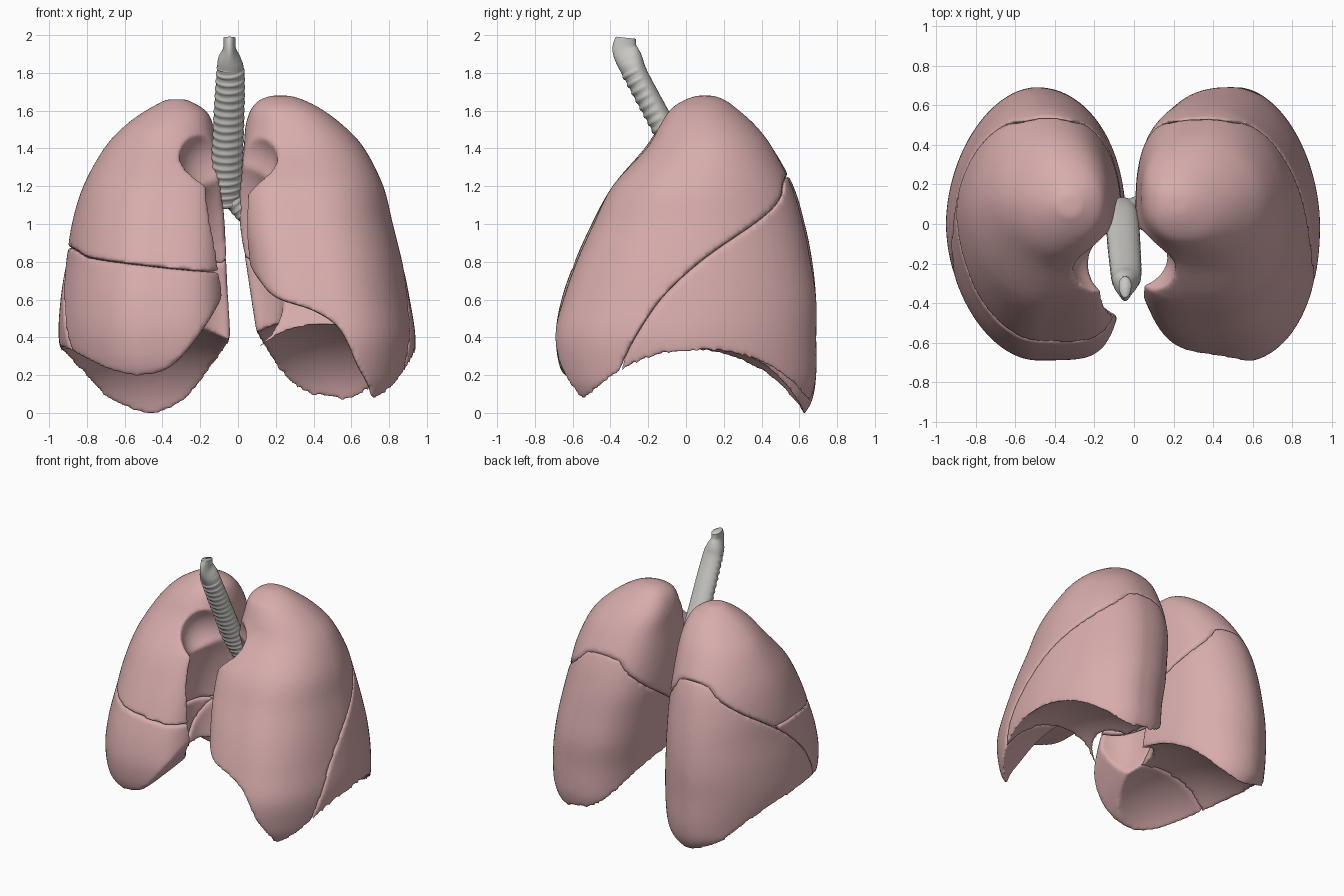
import bpy, bmesh, math
from mathutils import Vector

if "Cube" in bpy.data.objects:
    bpy.data.objects.remove(bpy.data.objects["Cube"])


def material(name, color):
    m = bpy.data.materials.new(name)
    m.use_nodes = True
    m.diffuse_color = color
    bsdf = next(n for n in m.node_tree.nodes if n.type == 'BSDF_PRINCIPLED')
    bsdf.inputs["Base Color"].default_value = color
    bsdf.inputs["Roughness"].default_value = 0.7
    return m


PINK = material("lung pink", (0.68, 0.41, 0.41, 1))
GREY = material("cartilage grey", (0.58, 0.57, 0.54, 1))


def smooth_rows(rows, steps):
    """Catmull-Rom interpolation through rows of numbers."""
    pts = [Vector(r) for r in rows]
    out = []
    for i in range(len(pts) - 1):
        b, c = pts[i], pts[i + 1]
        a, d = pts[max(i - 1, 0)], pts[min(i + 2, len(pts) - 1)]
        for k in range(steps):
            t = k / steps
            out.append(b + (c - a) * (t / 2) + (a * 2 - b * 5 + c * 4 - d) * (t * t / 2)
                       + (b * 3 - a - c * 3 + d) * (t ** 3 / 2))
    return out + [pts[-1]]


def finish(name, bm):
    bmesh.ops.recalc_face_normals(bm, faces=bm.faces)
    me = bpy.data.meshes.new(name)
    bm.to_mesh(me)
    bm.free()
    ob = bpy.data.objects.new(name, me)
    bpy.context.scene.collection.objects.link(ob)
    return ob


def loft(name, rings):
    """Skin a list of closed rings and cap both ends."""
    bm = bmesh.new()
    loops = [[bm.verts.new(p) for p in ring] for ring in rings]
    n = len(loops[0])
    for lo, hi in zip(loops, loops[1:]):
        for i in range(n):
            j = (i + 1) % n
            bm.faces.new((lo[i], lo[j], hi[j], hi[i]))
    bm.faces.new(loops[0])
    bm.faces.new(loops[-1])
    return finish(name, bm)


def ellipsoid(center, radii):
    bm = bmesh.new()
    bmesh.ops.create_uvsphere(bm, u_segments=64, v_segments=40, radius=1)
    for v in bm.verts:
        v.co = Vector(center) + Vector(a * b for a, b in zip(v.co, radii))
    ob = finish("cutter", bm)
    ob.hide_render = True
    return ob


def prism(profile, place, start, end):
    """Extrude a smooth cut line; the last corners close it off squarely."""
    line, corners = profile
    points = [tuple(p) for p in smooth_rows(line, 4)] + corners
    ob = loft("cutter", [[place(a, b, s) for a, b in points] for s in (start, end)])
    ob.hide_render = True
    return ob


def bake(ob):
    deps = bpy.context.evaluated_depsgraph_get()
    me = bpy.data.meshes.new_from_object(ob.evaluated_get(deps))
    ob.modifiers.clear()
    ob.data = me


def carve(ob, *steps):
    for operation, cutter in steps:
        m = ob.modifiers.new("carve", 'BOOLEAN')
        m.operation, m.object, m.solver = operation, cutter, 'EXACT'
        bake(ob)


def lobe(name, source, *steps):
    """Cut one lobe out of a whole lung and round its edges."""
    ob = bpy.data.objects.new(name, source.data.copy())
    bpy.context.scene.collection.objects.link(ob)
    carve(ob, *steps)
    r = ob.modifiers.new("rounding", 'REMESH')
    r.mode, r.voxel_size = 'VOXEL', 0.013
    s = ob.modifiers.new("soften", 'SMOOTH')
    s.factor, s.iterations = 0.5, 12
    bake(ob)
    ob.data.materials.clear()
    ob.data.materials.append(PINK)
    ob.data.shade_smooth()


def lung(name, back_inner, front_outer, rows):
    """Rows hold height, inner x, outer x, front y and back y."""
    rings = []
    for z, x0, x1, y0, y1 in smooth_rows(rows, 4):
        # The inner front border is sharp low down and round at the apex
        border = 2.2 + 2 * min(1, max(0, (1.5 - z) / 0.3))
        ring = []
        for k in range(64):
            a = math.tau * k / 64
            c, s = math.cos(a), math.sin(a)
            if s > 0:
                p = 2 / (back_inner if c < 0 else 1.85)
            else:
                p = 2 / (border if c < 0 else front_outer)
            ring.append(((x0 + x1) / 2 + (x1 - x0) / 2 * math.copysign(abs(c) ** p, c),
                         (y0 + y1) / 2 + (y1 - y0) / 2 * math.copysign(abs(s) ** p, s), z))
        rings.append(ring)
    return loft(name, rings)


# Whole lungs
left = lung("left_whole", 2.7, 2.15, [
    (.02, .16, .88, -.58, .64), (.1, .14, .91, -.64, .67), (.2, .12, .93, -.68, .69),
    (.4, .1, .94, -.7, .69), (.6, .07, .91, -.65, .69), (.8, .04, .87, -.58, .66),
    (1, .01, .82, -.49, .62), (1.2, .01, .77, -.39, .56), (1.4, .03, .67, -.21, .46),
    (1.52, .04, .56, -.14, .37), (1.61, .07, .44, -.08, .27), (1.66, .12, .34, 0, .2),
    (1.68, .18, .27, .06, .14)])
right = lung("right_whole", 2.1, 1.85, [
    (-.02, -.2, -.72, -.3, .62), (.07, -.1, -.87, -.5, .67), (.2, -.06, -.92, -.65, .69),
    (.4, -.04, -.95, -.69, .69), (.6, -.05, -.94, -.66, .69), (.8, -.06, -.91, -.59, .67),
    (1, -.07, -.88, -.5, .63), (1.2, -.09, -.82, -.39, .57), (1.4, -.11, -.71, -.22, .46),
    (1.52, -.13, -.6, -.14, .36), (1.6, -.17, -.49, -.06, .26), (1.66, -.27, -.38, .04, .15)])

# Hollows for the diaphragm, the heart and the windpipe
throat = ellipsoid((-.05, -.21, 1.33), (.26, .19, .22))
left_hollows = [ellipsoid((.45, .03, -.04), (.65, .64, .55)),
                ellipsoid((-.03, -.14, .75), (.28, .23, .65))]
right_hollows = [ellipsoid((-.45, -.05, -.1), (.75, .68, .58)),
                 ellipsoid((-.03, -.2, .75), (.26, .27, .65))]
for body, hollows in ((left, left_hollows), (right, right_hollows)):
    carve(body, *[('DIFFERENCE', c) for c in hollows + [throat]])

# Fissure and notch cutters
oblique = prism(([(-.42, -.2), (-.36, .15), (-.32, .3), (-.22, .48), (-.1, .64), (.1, .82),
                  (.4, 1.03), (.5, 1.14), (.56, 1.28), (1, 1.5)], [(1, 2), (-1, 2), (-1, -.2)]),
                lambda a, b, s: (s, a, b), -1.2, 1.2)
horizontal = prism(([(-1.1, .94), (-.87, .87), (-.78, .82), (-.5, .78), (-.2, .75), (.1, .74)],
                    [(.1, 2), (-1.1, 2)]), lambda a, b, s: (a, s, b), -1, 1)
left_notch = prism(([(-.1, 1), (.05, .8), (.1, .72), (.2, .61), (.4, .54), (.54, .44),
                     (.63, .25), (.7, .1), (.72, -.2)], [(-.1, -.2)]),
                   lambda a, b, s: (a, s, b), -1, .2)
right_notch = prism(([(0, .76), (-.09, .6), (-.16, .48), (-.27, .33), (-.4, .22), (-.6, .19),
                      (-.75, .21), (-.86, .29), (-1.1, .4)], [(-1.1, -.2), (0, -.2)]),
                    lambda a, b, s: (a, s, b), -1, .2)

# Lobes
lobe("left_upper_lobe", left, ('INTERSECT', oblique), ('DIFFERENCE', left_notch))
lobe("left_lower_lobe", left, ('DIFFERENCE', oblique))
lobe("right_upper_lobe", right, ('INTERSECT', oblique), ('INTERSECT', horizontal))
lobe("right_middle_lobe", right, ('INTERSECT', oblique), ('DIFFERENCE', horizontal),
     ('DIFFERENCE', right_notch))
lobe("right_lower_lobe", right, ('DIFFERENCE', oblique))
for helper in [left, right, throat, oblique, horizontal, left_notch, right_notch,
               *left_hollows, *right_hollows]:
    bpy.data.objects.remove(helper)


def airway(name, rows, spacing, ringed_until, steps):
    """Tube with cartilage rings on its front; rows hold x, y, z, width, depth."""
    path = smooth_rows(rows, steps)
    rings, travelled = [], 0
    for i, row in enumerate(path):
        before, after = path[max(i - 1, 0)], path[min(i + 1, len(path) - 1)]
        here = Vector(row[:3])
        tangent = (Vector(after[:3]) - Vector(before[:3])).normalized()
        travelled += (here - Vector(before[:3])).length
        front = Vector((0, -1, 0))
        front = (front - tangent * front.dot(tangent)).normalized()
        side = front.cross(tangent)
        ring = []
        for k in range(28):
            a = math.tau * k / 28
            c, s = math.cos(a), math.sin(a)
            wave = math.sin(math.tau * travelled / spacing + 0.8 * c)
            ridge = max(0, wave) ** 0.5 * min(1, max(0, s + 0.5))
            grow = 1 + (0.09 * ridge if i / len(path) < ringed_until else 0)
            depth = row[4] * (0.75 if s < 0 else 1)
            ring.append(here + side * (c * row[3] * grow) + front * (s * depth * grow))
        rings.append(ring)
    ob = loft(name, rings)
    ob.data.materials.append(GREY)
    ob.data.shade_smooth()


# Windpipe with its narrowed top, then the branches
airway("windpipe", [
    (-.06, .1, 1.1, .06, .05), (-.06, .04, 1.24, .08, .072), (-.05, -.11, 1.52, .08, .072),
    (-.04, -.25, 1.78, .074, .072), (-.045, -.29, 1.87, .062, .08),
    (-.045, -.315, 1.93, .034, .075), (-.045, -.31, 1.985, .032, .06)], .046, .58, 36)
airway("left_bronchus", [(-.06, .07, 1.18, .05, .05), (0, .1, 1.09, .045, .045),
                         (.07, .13, 1.02, .04, .04), (.2, .16, .98, .035, .035)], .035, 1, 20)
airway("right_bronchus", [(-.06, .07, 1.18, .05, .05), (-.13, .09, 1.15, .045, .045),
                          (-.22, .11, 1.13, .035, .035), (-.3, .12, 1.13, .03, .03)], .035, 1, 20)
airway("right_lower_bronchus", [(-.1, .08, 1.15, .04, .04), (-.15, .08, 1.07, .038, .038),
                                (-.2, .08, .98, .032, .032), (-.28, .1, .9, .03, .03)], .035, 1, 20)
